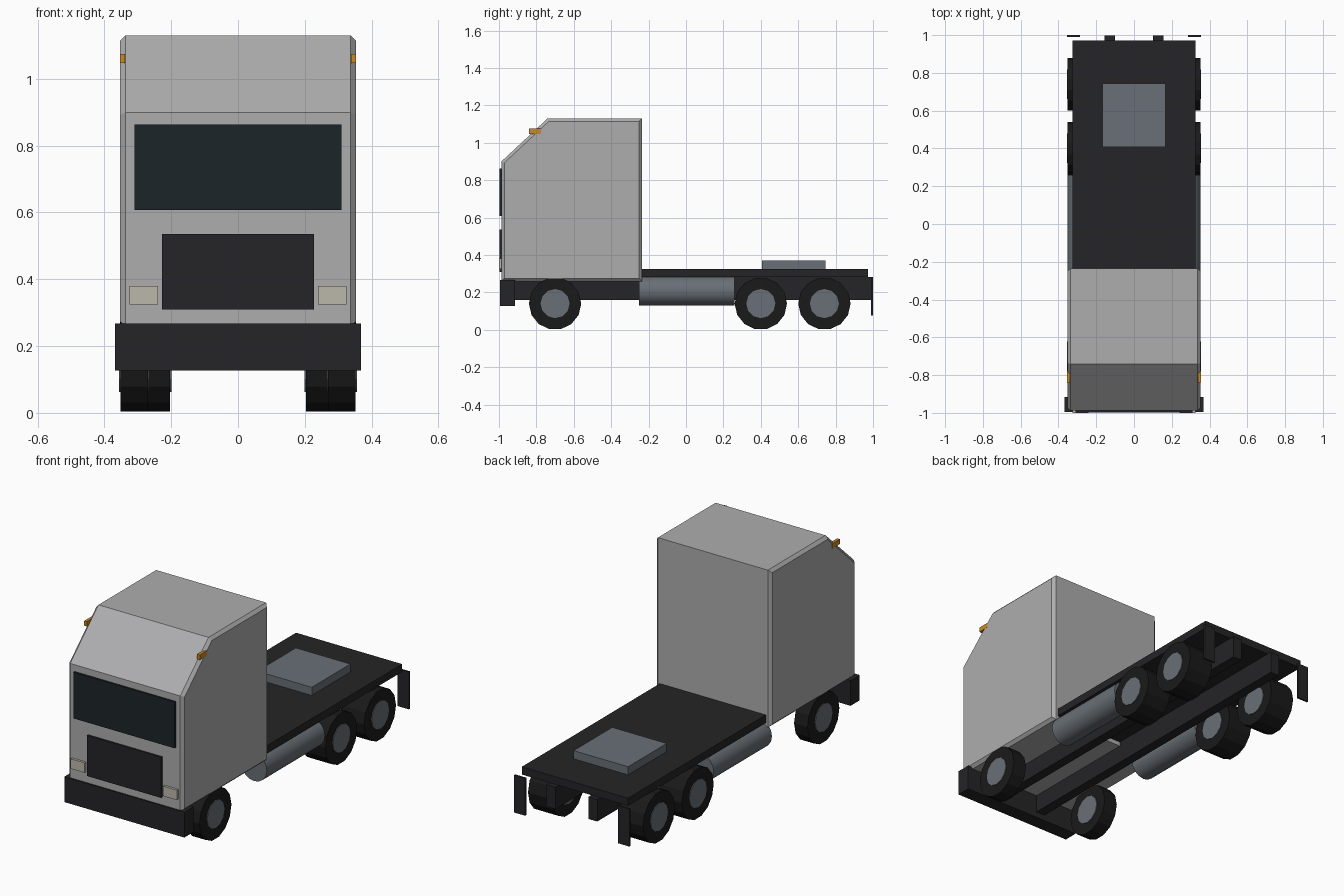
import bpy, bmesh, math

if "Cube" in bpy.data.objects:
    bpy.data.objects.remove(bpy.data.objects["Cube"])


def material(name, rgb):
    m = bpy.data.materials.new(name)
    m.diffuse_color = (*rgb, 1)
    m.use_nodes = True
    m.node_tree.nodes["Principled BSDF"].inputs["Base Color"].default_value = m.diffuse_color
    return m


DARK = material("dark_plastic", (0.018, 0.018, 0.02))
RUBBER = material("rubber", (0.01, 0.01, 0.01))
GLASS = material("glass", (0.012, 0.018, 0.022))
STEEL = material("steel", (0.14, 0.16, 0.18))
LAMP = material("lamp", (0.5, 0.48, 0.41))
AMBER = material("amber", (0.6, 0.25, 0.02))
PAINT = material("paint", (0.42, 0.42, 0.43))


def box(name, x, y, z, mat):
    """Box from (min, max) ranges on each axis."""
    bpy.ops.mesh.primitive_cube_add(size=1, location=[(a + b) / 2 for a, b in (x, y, z)])
    ob = bpy.context.object
    ob.name = name
    ob.scale = [b - a for a, b in (x, y, z)]
    bpy.ops.object.transform_apply(location=False, rotation=False, scale=True)
    ob.data.materials.append(mat)
    return ob


def pair(name, x, y, z, mat):
    """The same box on the right and on the left."""
    box("right_" + name, x, y, z, mat)
    box("left_" + name, (-x[1], -x[0]), y, z, mat)


def cylinder(name, sides, radius, depth, loc, along, mat):
    rot = (0, math.pi / 2, 0) if along == "x" else (math.pi / 2, 0, 0)
    bpy.ops.mesh.primitive_cylinder_add(vertices=sides, radius=radius, depth=depth,
                                        location=loc, rotation=rot)
    ob = bpy.context.object
    ob.name = name
    ob.data.materials.append(mat)
    return ob


# Cab: side profile extruded across, with chamfered side edges
profile = [(-0.987, 0.258), (-0.235, 0.258), (-0.235, 1.13), (-0.74, 1.13), (-0.987, 0.9)]
W = 0.353
bm = bmesh.new()
side = bm.faces.new([bm.verts.new((-W, y, z)) for y, z in profile])
ext = bmesh.ops.extrude_face_region(bm, geom=[side])
bmesh.ops.translate(bm, vec=(2 * W, 0, 0),
                    verts=[g for g in ext["geom"] if isinstance(g, bmesh.types.BMVert)])
if not any(len(f.verts) == 5 and f.calc_center_median().x < 0 for f in bm.faces):
    bm.faces.new([v for v in side.verts])
bmesh.ops.recalc_face_normals(bm, faces=bm.faces)
rims = [e for e in bm.edges if abs(e.verts[0].co.x - e.verts[1].co.x) < 1e-4]
bmesh.ops.bevel(bm, geom=rims, offset=0.016, segments=1, affect='EDGES')
mesh = bpy.data.meshes.new("cab")
bm.to_mesh(mesh)
bm.free()
cab = bpy.data.objects.new("cab", mesh)
mesh.materials.append(PAINT)
bpy.context.collection.objects.link(cab)

# Cab front details
box("windshield", (-0.31, 0.31), (-0.998, -0.98), (0.607, 0.863), GLASS)
box("grille", (-0.227, 0.227), (-0.998, -0.98), (0.31, 0.535), DARK)
box("bumper", (-0.368, 0.368), (-0.995, -0.915), (0.127, 0.267), DARK)
pair("headlight", (0.24, 0.325), (-1.0, -0.98), (0.325, 0.38), LAMP)
pair("marker_light", (0.338, 0.354), (-0.84, -0.775), (1.048, 1.075), AMBER)

# Chassis
box("deck", (-0.325, 0.325), (-0.24, 0.972), (0.282, 0.325), DARK)
box("coupling_plate", (-0.167, 0.167), (0.407, 0.745), (0.325, 0.37), STEEL)
pair("frame_rail", (0.1, 0.155), (-0.93, 0.998), (0.16, 0.282), DARK)
pair("mud_flap", (0.285, 0.354), (0.99, 1.0), (0.075, 0.282), DARK)

# Fuel tanks and wheels on both sides
for s, label in ((1, "right"), (-1, "left")):
    tank = cylinder(label + "_fuel_tank", 16, 0.078, 0.51, (s * 0.274, 0.005, 0.208), "y", STEEL)
    bpy.ops.object.shade_smooth_by_angle(angle=math.radians(40))
    for part, y, inner in (("front", -0.7, 0.27), ("middle", 0.4, 0.203), ("rear", 0.74, 0.203)):
        loc = (s * (inner + 0.352) / 2, y, 0.14)
        width = 0.352 - inner
        cylinder(f"{label}_{part}_tyre", 14, 0.14, width, loc, "x", RUBBER)
        cylinder(f"{label}_{part}_hub", 12, 0.078, width + 0.008, loc, "x", STEEL)
